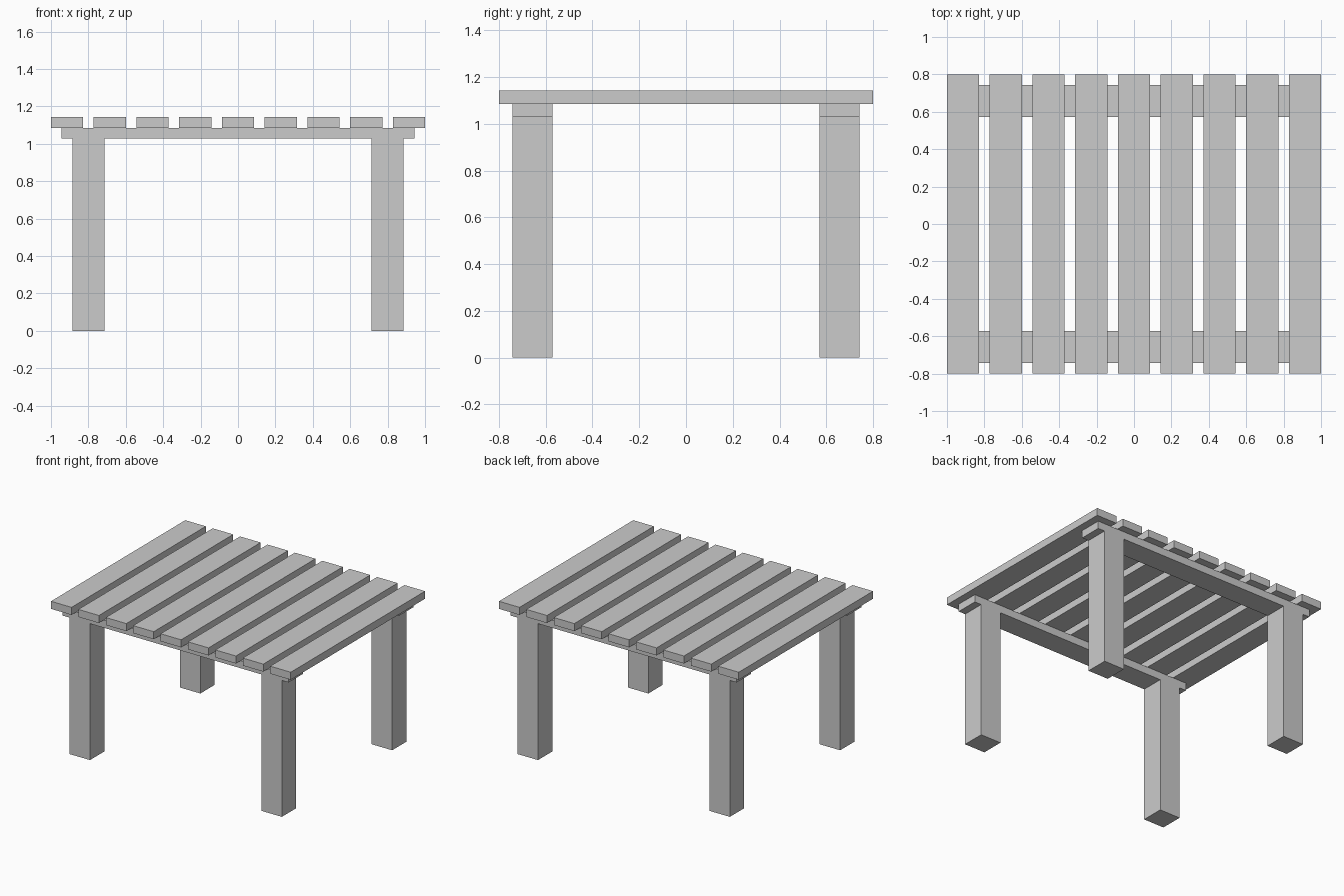
import bpy

if "Cube" in bpy.data.objects:
    bpy.data.objects.remove(bpy.data.objects["Cube"])

U = 2 / 35  # module: plank thickness and gap; planks are three modules wide


def box(name, center, size):
    """Axis-aligned box; centre and size given in modules."""
    bpy.ops.mesh.primitive_cube_add(size=1, location=[c * U for c in center])
    ob = bpy.context.object
    ob.name = name
    ob.scale = [s * U for s in size]
    bpy.ops.object.transform_apply(location=False, rotation=False, scale=True)
    return ob


# Nine table top slats running front to back
for i in range(9):
    box(f"top_slat_{i + 1}", ((i - 4) * 4, 0, 19.5), (3, 28, 1))

for y, depth in ((-11.5, "front"), (11.5, "back")):
    # Rail under the slats
    box(f"{depth}_rail", (0, y, 18.5), (33, 3, 1))
    # Square legs
    for x, side in ((-14, "left"), (14, "right")):
        box(f"{depth}_{side}_leg", (x, y, 9), (3, 3, 18))
